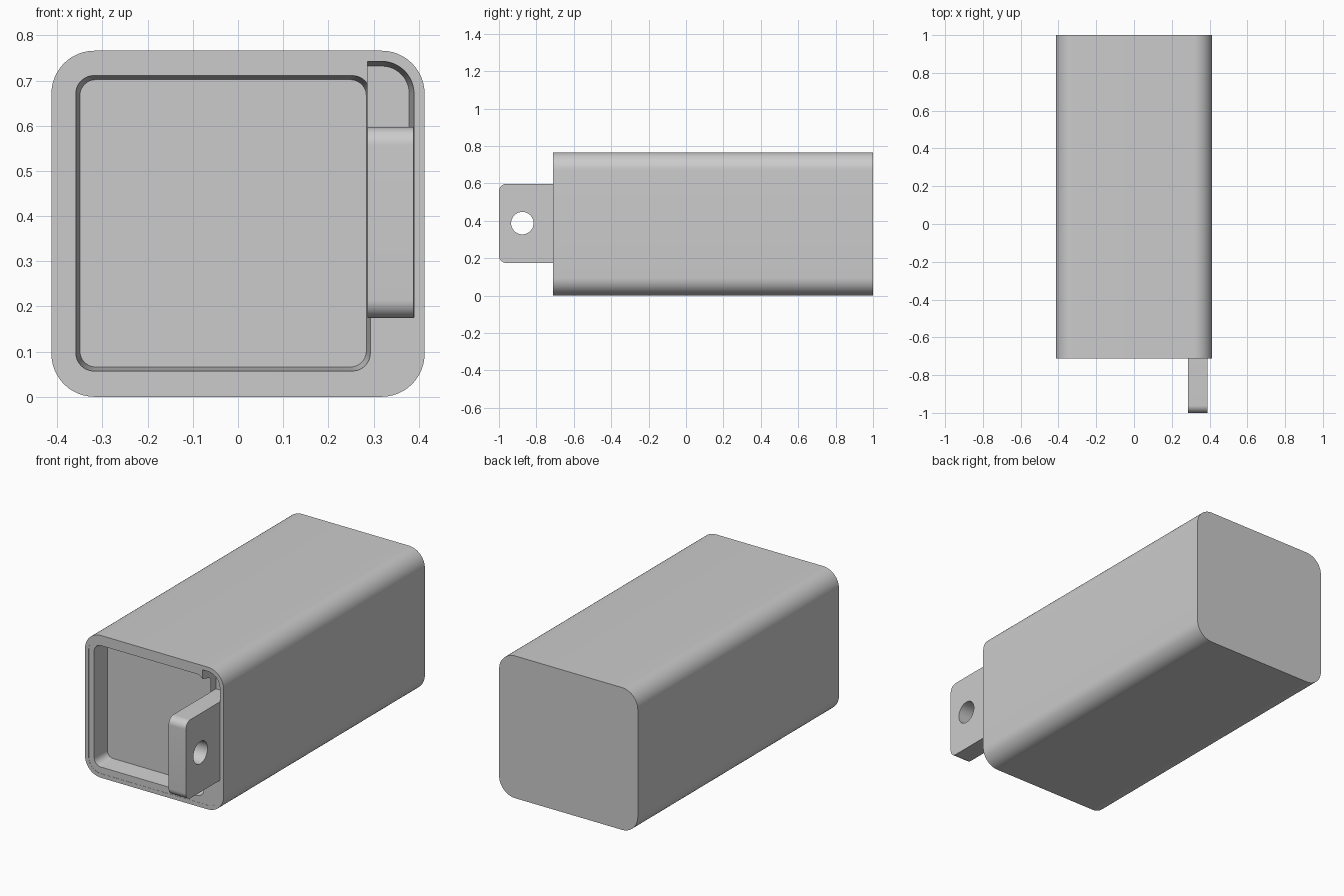
import bpy, bmesh, math

cube = bpy.data.objects.get("Cube")
if cube:
    bpy.data.objects.remove(cube, do_unlink=True)

grey = bpy.data.materials.new("plain grey")
grey.use_nodes = True
COLOUR = (0.6, 0.6, 0.6, 1)
grey.diffuse_color = COLOUR
grey.node_tree.nodes["Principled BSDF"].inputs["Base Color"].default_value = COLOUR


def rounded_rect(a0, a1, b0, b1, radii, steps=12):
    """Outline with one radius per corner: right-top, left-top, left-bottom, right-bottom."""
    signs = ((1, 1), (-1, 1), (-1, -1), (1, -1))
    pts = []
    for k, ((sa, sb), r) in enumerate(zip(signs, radii)):
        ca = a1 - r if sa > 0 else a0 + r
        cb = b1 - r if sb > 0 else b0 + r
        for i in range(steps + 1 if r else 1):
            t = math.pi / 2 * (k + i / steps)
            pts.append((ca + r * math.cos(t), cb + r * math.sin(t)))
    return pts


def loft(name, first, second, place):
    """Closed solid between two matching outlines; place maps (a, b, end) to a point."""
    bm = bmesh.new()
    rings = [[bm.verts.new(place(a, b, e)) for a, b in pts]
             for e, pts in enumerate((first, second))]
    n = len(first)
    for ring in rings:
        bm.faces.new(ring)
    for i in range(n):
        j = (i + 1) % n
        bm.faces.new((rings[0][i], rings[0][j], rings[1][j], rings[1][i]))
    bmesh.ops.recalc_face_normals(bm, faces=bm.faces)
    mesh = bpy.data.meshes.new(name)
    bm.to_mesh(mesh)
    bm.free()
    mesh.materials.append(grey)
    obj = bpy.data.objects.new(name, mesh)
    bpy.context.collection.objects.link(obj)
    return obj


def along_y(name, y0, y1, first, second=None):
    return loft(name, first, second or first, lambda a, b, e: (a, (y0, y1)[e], b))


def along_x(name, x0, x1, outline):
    return loft(name, outline, outline, lambda a, b, e: ((x0, x1)[e], a, b))


def cut(obj, *cutters):
    bpy.context.view_layer.objects.active = obj
    for cutter in cutters:
        mod = obj.modifiers.new("cut", 'BOOLEAN')
        mod.operation, mod.solver, mod.object = 'DIFFERENCE', 'EXACT', cutter
        bpy.ops.object.modifier_apply(modifier=mod.name)
        bpy.data.objects.remove(cutter, do_unlink=True)


FRONT, BACK, DEPTH, DRAFT = -0.712, 1.0, 0.1, 0.009

# Hollow outer sleeve, closed at the back
sleeve = along_y("sleeve", FRONT, BACK,
                 rounded_rect(-0.413, 0.413, 0, 0.766, [0.095] * 4))
opening = rounded_rect(-0.391, 0.391, 0.022, 0.744, [0.073] * 4)
cut(sleeve, along_y("cavity", FRONT - 0.1, BACK - 0.022, opening))

# Front plate with a tapered square recess and a slot for the tab
plate = along_y("front_plate", FRONT + 0.001, FRONT + 0.16, opening)


def recess_outline(d):
    return rounded_rect(-0.359 + d, 0.293 - d, 0.057 + d, 0.711 - d, [0.04 - d / 2] * 4)


def slot_outline(d):
    return rounded_rect(0.287, 0.39 - d, 0.176, 0.743 - d, [0.072 - d, 0, 0, 0])


# Tapers continue forward past the plate so the cut stays clean
recess = along_y("recess", FRONT - DEPTH, FRONT + DEPTH,
                 recess_outline(-DRAFT), recess_outline(DRAFT))
slot = along_y("slot", FRONT - DEPTH, FRONT + DEPTH + 0.015,
               slot_outline(-DRAFT), slot_outline(DRAFT + 0.002))
cut(plate, recess, slot)

# Upright tab with a round hole
tab = along_x("tab", 0.287, 0.389,
              rounded_rect(-1.0, FRONT + 0.14, 0.174, 0.597, [0, 0.04, 0.04, 0]))
hole = along_x("tab_hole", 0.2, 0.5,
               rounded_rect(-0.935, -0.815, 0.327, 0.447, [0.0599] * 4))
cut(tab, hole)

for obj in (sleeve, plate, tab):
    bpy.ops.object.select_all(action='DESELECT')
    obj.select_set(True)
    bpy.context.view_layer.objects.active = obj
    bpy.ops.object.shade_smooth_by_angle()
